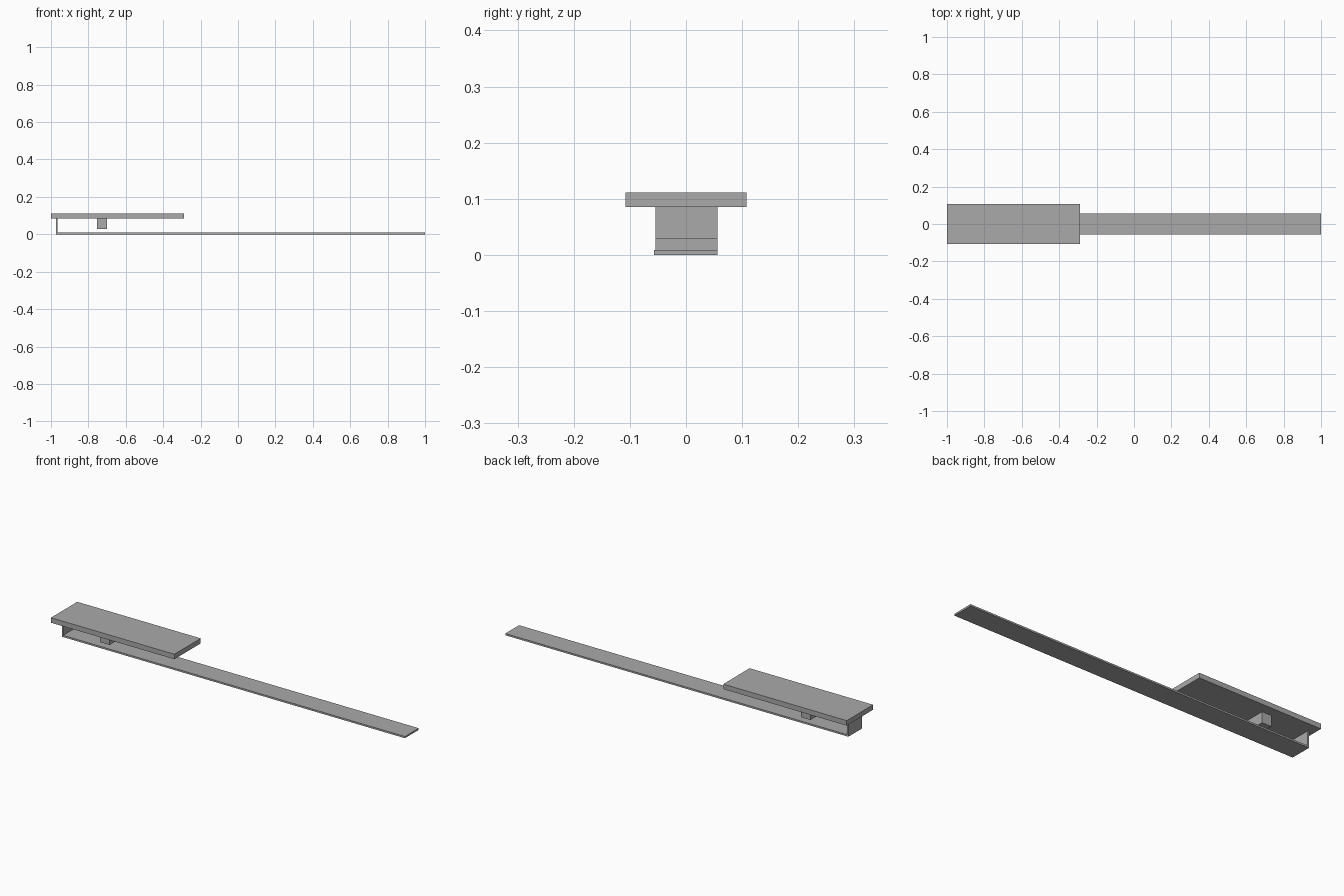
import bpy

cube = bpy.data.objects.get("Cube")
if cube:
    bpy.data.objects.remove(cube, do_unlink=True)

# Single plain grey
COLOUR = (0.4, 0.4, 0.4, 1.0)
grey = bpy.data.materials.new("plain grey")
grey.use_nodes = True
grey.diffuse_color = COLOUR
grey.node_tree.nodes["Principled BSDF"].inputs["Base Color"].default_value = COLOUR


def box(name, x, y, z):
    """Flat-faced box spanning the given (min, max) ranges."""
    spans = (x, y, z)
    bpy.ops.mesh.primitive_cube_add(size=1, location=[(a + b) / 2 for a, b in spans])
    ob = bpy.context.object
    ob.name = name
    ob.scale = [b - a for a, b in spans]
    bpy.ops.object.transform_apply(location=False, rotation=False, scale=True)
    ob.data.materials.append(grey)
    return ob


PLATE_BOTTOM = 0.085
BASE_TOP = 0.009
SUPPORT_Y = (-0.054, 0.056)

# Long thin strip on the ground
box("base_strip", (-0.973, 1.0), (-0.057, 0.056), (0, BASE_TOP))
# Thin upright wall at the end of the strip
box("end_wall", (-0.973, -0.966), SUPPORT_Y, (BASE_TOP, PLATE_BOTTOM))
# Wide plate carried by the wall
box("top_plate", (-1.0, -0.29), (-0.108, 0.108), (PLATE_BOTTOM, 0.111))
# Block hanging under the plate, clear of the strip
box("hanging_block", (-0.755, -0.7), SUPPORT_Y, (0.029, PLATE_BOTTOM))
